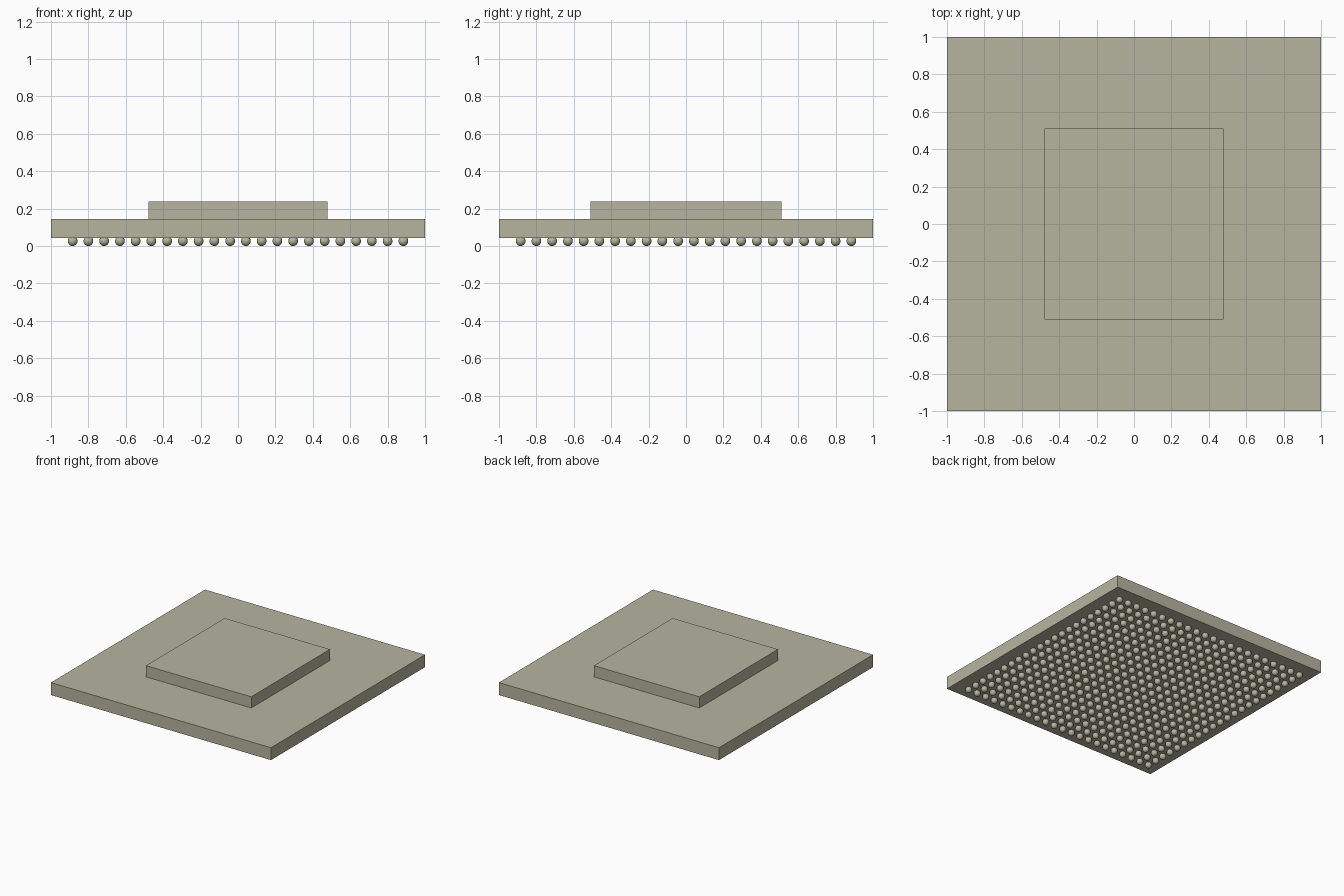
import bpy

cube = bpy.data.objects.get("Cube")
if cube:
    bpy.data.objects.remove(cube, do_unlink=True)

COLOUR = (0.47, 0.46, 0.35, 1.0)
mat = bpy.data.materials.new("khaki grey")
mat.use_nodes = True
mat.diffuse_color = COLOUR
mat.node_tree.nodes["Principled BSDF"].inputs["Base Color"].default_value = COLOUR


def slab(name, width, depth, bottom, top):
    """Flat box centred on the z axis."""
    bpy.ops.mesh.primitive_cube_add(size=1, location=(0, 0, (bottom + top) / 2))
    ob = bpy.context.object
    ob.name = name
    ob.scale = (width, depth, top - bottom)
    bpy.ops.object.transform_apply(location=False, rotation=False, scale=True)
    ob.data.materials.append(mat)
    return ob


# Package board and the raised chip on top
slab("substrate", 2.0, 2.0, 0.043, 0.145)
slab("die", 0.957, 1.022, 0.145, 0.237)

# Square grid of solder balls under the board
COUNT, REACH, RADIUS = 22, 0.884, 0.026
PITCH = 2 * REACH / (COUNT - 1)
bpy.ops.mesh.primitive_uv_sphere_add(segments=16, ring_count=10, radius=RADIUS,
                                     location=(-REACH, -REACH, RADIUS))
balls = bpy.context.object
balls.name = "solder_balls"
balls.data.materials.append(mat)
bpy.ops.object.shade_smooth()
for name, offset in (("columns", (PITCH, 0, 0)), ("rows", (0, PITCH, 0))):
    arr = balls.modifiers.new(name, 'ARRAY')
    arr.count = COUNT
    arr.use_relative_offset = False
    arr.use_constant_offset = True
    arr.constant_offset_displace = offset
